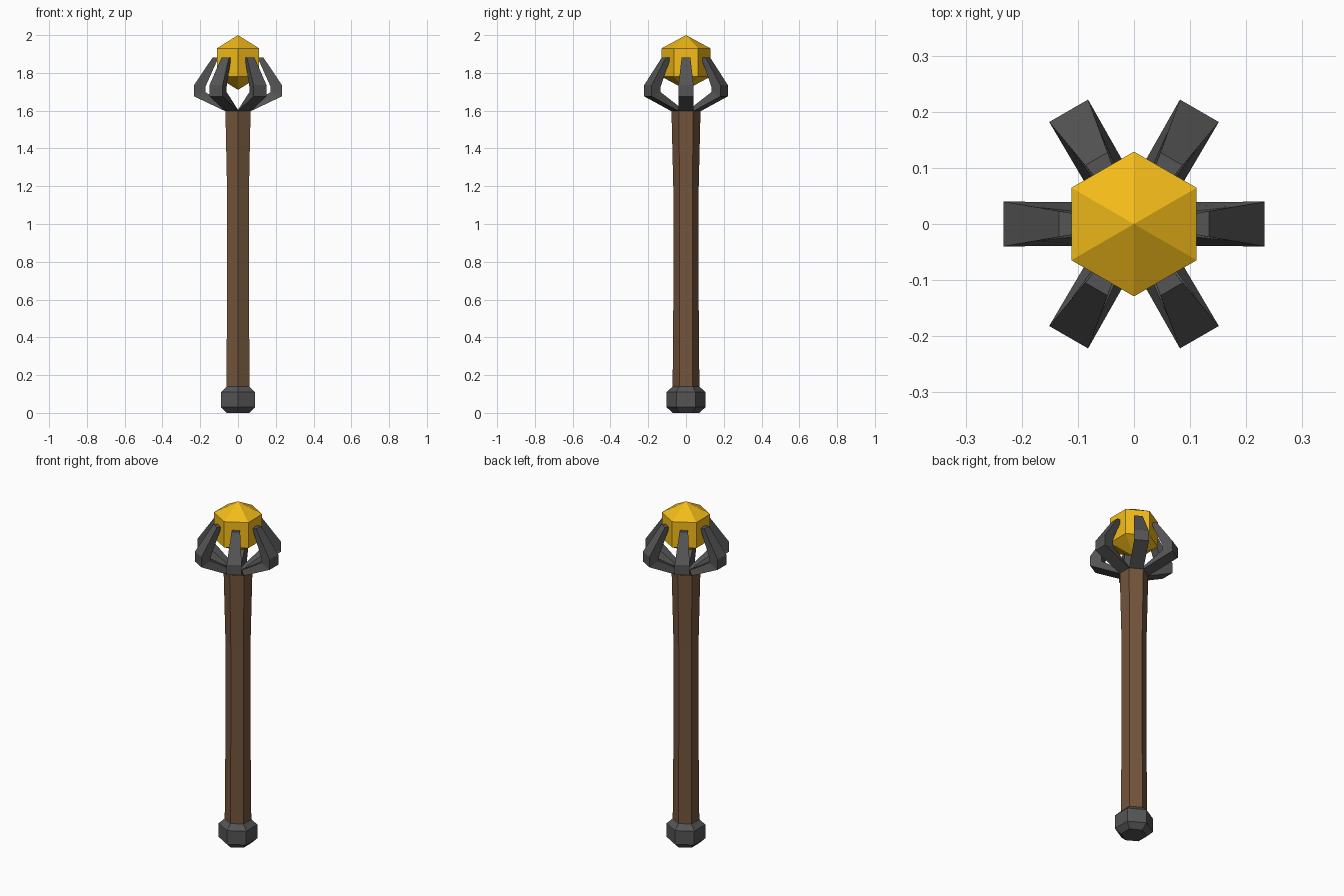
import bpy, math
from mathutils import Matrix

if "Cube" in bpy.data.objects:
    bpy.data.objects.remove(bpy.data.objects["Cube"])


def material(name, rgb):
    m = bpy.data.materials.new(name)
    m.diffuse_color = (*rgb, 1)
    m.use_nodes = True
    m.node_tree.nodes["Principled BSDF"].inputs["Base Color"].default_value = m.diffuse_color
    return m


WOOD = material("wood", (0.17, 0.09, 0.045))
IRON = material("dark_iron", (0.09, 0.09, 0.09))
GOLD = material("amber", (0.9, 0.5, 0.01))


def add_mesh(name, verts, faces, mat):
    me = bpy.data.meshes.new(name)
    me.from_pydata(verts, [], faces)
    me.materials.append(mat)
    ob = bpy.data.objects.new(name, me)
    bpy.context.collection.objects.link(ob)
    return ob


def loft(name, sections, mat):
    """Skin a list of equally sized closed loops and cap both ends."""
    n = len(sections[0])
    verts = [v for s in sections for v in s]
    faces = [tuple(reversed(range(n)))]
    for k in range(len(sections) - 1):
        for i in range(n):
            a, b = k * n + i, k * n + (i + 1) % n
            faces.append((a, b, b + n, a + n))
    faces.append(tuple(range(len(verts) - n, len(verts))))
    return add_mesh(name, verts, faces, mat)


def hexagon(r, z):
    angles = [math.radians(30 + 60 * i) for i in range(6)]
    return [(r * math.cos(a), r * math.sin(a), z) for a in angles]


# Pommel and shaft: stacked hexagons (radius, height)
loft("pommel", [hexagon(r, z) for r, z in
     [(0.070, 0), (0.103, 0.03), (0.103, 0.11), (0.070, 0.14)]], IRON)
loft("shaft", [hexagon(r, z) for r, z in
     [(0.071, 0.13), (0.067, 0.60), (0.067, 1.18), (0.077, 1.60)]], WOOD)

# Gem: hexagonal prism with a point at each end
gem_verts = hexagon(0.129, 1.78) + hexagon(0.129, 1.93) + [(0, 0, 1.71), (0, 0, 2.0)]
gem_faces = []
for i in range(6):
    j = (i + 1) % 6
    gem_faces += [(i, j, j + 6, i + 6), (j, i, 12), (i + 6, j + 6, 13)]
add_mesh("gem", gem_verts, gem_faces, GOLD)

# Claws: outer (r, z, half width) then inner (r, z, half width) per section
CLAW = [((0.067, 1.597, 0.0385), (0.025, 1.605, 0.014)),
        ((0.233, 1.676, 0.040), (0.172, 1.698, 0.030)),
        ((0.233, 1.735, 0.040), (0.172, 1.728, 0.030)),
        ((0.134, 1.882, 0.023), (0.103, 1.882, 0.018))]
for k in range(6):
    sections = [[(ro, -wo, zo), (ro, wo, zo), (ri, wi, zi), (ri, -wi, zi)]
                for (ro, zo, wo), (ri, zi, wi) in CLAW]
    claw = loft(f"claw_{k + 1}", sections, IRON)
    claw.data.transform(Matrix.Rotation(math.radians(60 * k), 4, 'Z'))
